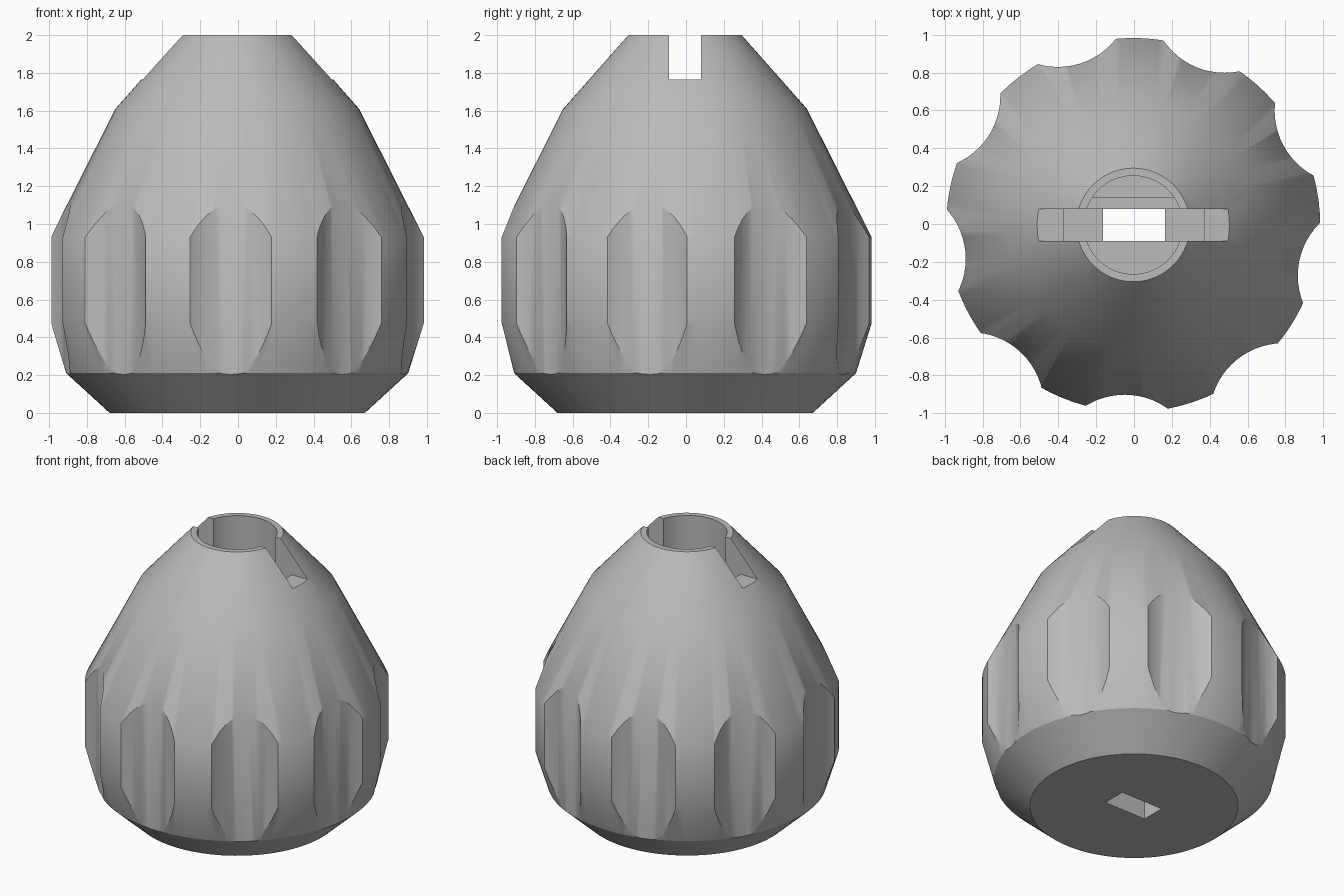
import bpy, bmesh, math
from mathutils import Matrix, Vector

if "Cube" in bpy.data.objects:
    bpy.data.objects.remove(bpy.data.objects["Cube"])

AXIS = Vector((-0.004, -0.005, 0))

grey = bpy.data.materials.new("plain_grey")
grey.use_nodes = True
grey.diffuse_color = (0.5, 0.5, 0.5, 1)
grey.node_tree.nodes["Principled BSDF"].inputs["Base Color"].default_value = (0.5, 0.5, 0.5, 1)


def add_object(name, bm):
    bmesh.ops.recalc_face_normals(bm, faces=bm.faces)
    mesh = bpy.data.meshes.new(name)
    bm.to_mesh(mesh)
    bm.free()
    mesh.materials.append(grey)
    obj = bpy.data.objects.new(name, mesh)
    bpy.context.collection.objects.link(obj)
    return obj


def lathe(name, profile, sides=96):
    bm = bmesh.new()
    rings = []
    for r, z in profile:
        angles = [math.tau * i / sides for i in range(sides)]
        rings.append([bm.verts.new(AXIS + Vector((r * math.cos(a), r * math.sin(a), z))) for a in angles])
    for low, high in zip(rings, rings[1:]):
        for i in range(sides):
            j = (i + 1) % sides
            bm.faces.new((low[i], low[j], high[j], high[i]))
    bm.faces.new(rings[0][::-1])
    bm.faces.new(rings[-1])
    return add_object(name, bm)


def prism(name, outline, z0, z1):
    bm = bmesh.new()
    face = bm.faces.new([bm.verts.new((x, y, z0)) for x, y in outline])
    up = bmesh.ops.extrude_face_region(bm, geom=[face])["geom"]
    bmesh.ops.translate(bm, verts=[v for v in up if isinstance(v, bmesh.types.BMVert)], vec=(0, 0, z1 - z0))
    return add_object(name, bm)


def box(name, half_x, z0, z1):
    y0, y1 = -0.09, 0.08
    return prism(name, [(-half_x, y0), (half_x, y0), (half_x, y1), (-half_x, y1)], z0, z1)


def cylinder_outline(cx, cy, r, sides=64):
    return [(cx + r * math.cos(math.tau * i / sides), cy + r * math.sin(math.tau * i / sides))
            for i in range(sides)]


def cut(target, cutter):
    cutter.hide_render = True
    mod = target.modifiers.new("cut", 'BOOLEAN')
    mod.operation = 'DIFFERENCE'
    mod.solver = 'EXACT'
    mod.object = cutter
    bpy.context.view_layer.objects.active = target
    bpy.ops.object.modifier_apply(modifier=mod.name)
    bpy.data.objects.remove(cutter)


# Turned body
knob = lathe("knob_body", [(0.676, 0), (0.905, 0.21), (0.988, 0.475), (0.988, 0.93),
                           (0.645, 1.61), (0.3, 2.0)])

# Nine finger flutes round the side
for k in range(9):
    a = math.radians(268 + 40 * k)
    cut(knob, prism("flute_cutter",
                    cylinder_outline(AXIS.x + 1.288 * math.cos(a), AXIS.y + 1.288 * math.sin(a), 0.39),
                    -0.1, 1.5))

# Round socket, narrowing below to a flat-sided bore
cut(knob, prism("socket_cutter", cylinder_outline(AXIS.x, AXIS.y, 0.26), 1.5, 2.1))
flat_bore = [(x, min(y, 0.14)) for x, y in cylinder_outline(AXIS.x, AXIS.y, 0.26)]
cut(knob, prism("flat_bore_cutter", flat_bore, 1.0, 1.6))

# Cross slot, deeper inner slot and through hole
cut(knob, box("cross_slot_cutter", 1.0, 1.765, 2.1))
cut(knob, box("inner_slot_cutter", 0.37, 0.8, 1.9))
cut(knob, box("through_hole_cutter", 0.165, -0.1, 1.2))

# Smooth curved sides with crisp cut edges
bpy.ops.object.select_all(action='DESELECT')
knob.select_set(True)
bpy.context.view_layer.objects.active = knob
bpy.ops.object.shade_smooth_by_angle(angle=math.radians(30))
